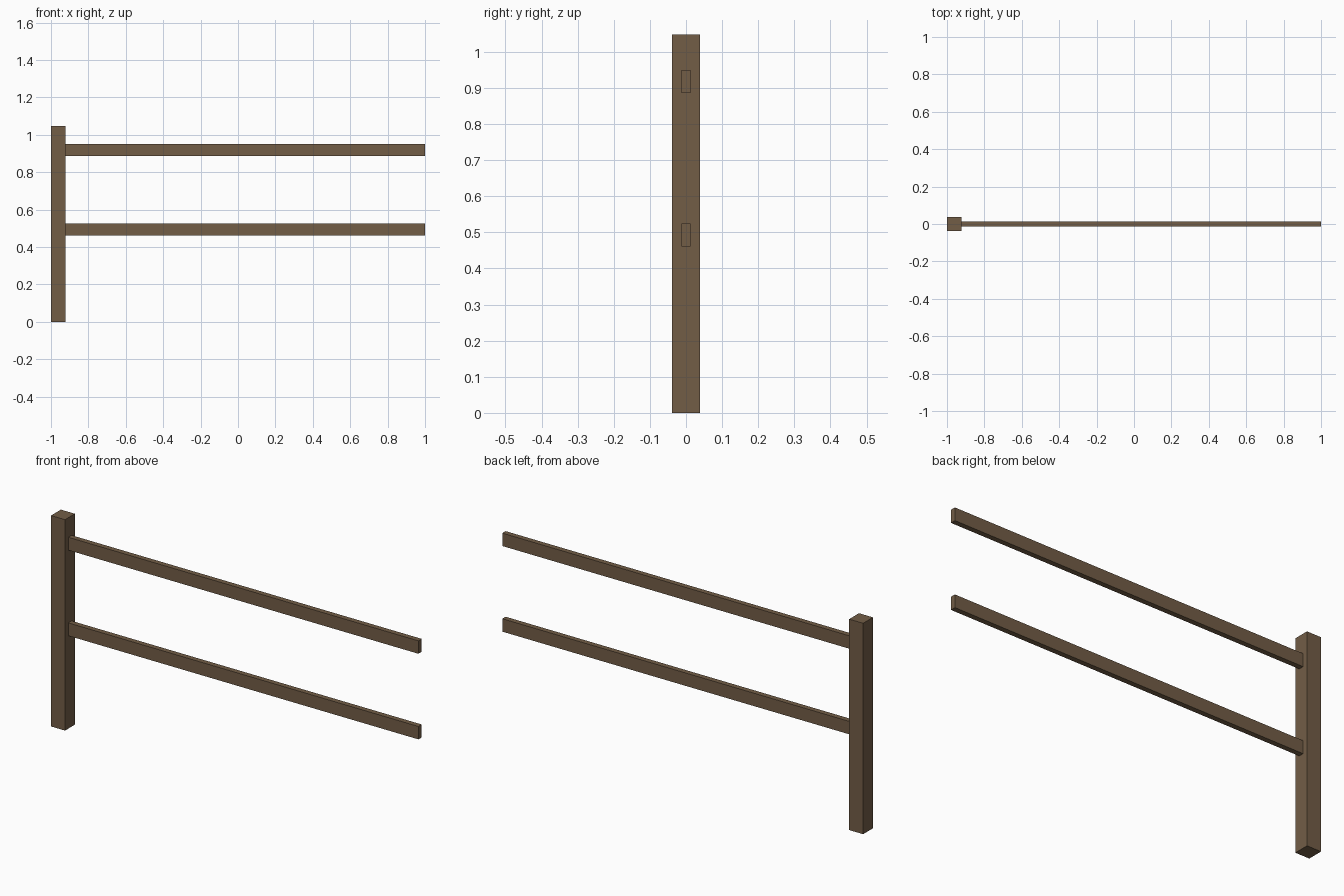
import bpy

if "Cube" in bpy.data.objects:
    bpy.data.objects.remove(bpy.data.objects["Cube"])

wood = bpy.data.materials.new("brown_wood")
wood.diffuse_color = (0.17, 0.11, 0.062, 1)
wood.use_nodes = True
wood.node_tree.nodes["Principled BSDF"].inputs["Base Color"].default_value = wood.diffuse_color


def box(name, x, y, z):
    """Box spanning the given (min, max) ranges."""
    spans = (x, y, z)
    bpy.ops.mesh.primitive_cube_add(size=1, location=[(a + b) / 2 for a, b in spans])
    ob = bpy.context.object
    ob.name = name
    ob.scale = [b - a for a, b in spans]
    bpy.ops.object.transform_apply(location=False, rotation=False, scale=True)
    ob.data.materials.append(wood)
    return ob


POST = 0.077        # square post width
RAIL_T = 0.026      # rail thickness
RAIL_H = 0.064      # rail height

# Upright post at the left end
box("fence_post", (-1, -1 + POST), (-POST / 2, POST / 2), (0, 1.047))

# Two horizontal rails butting against the post
for name, z in (("lower_rail", 0.461), ("upper_rail", 0.886)):
    box(name, (-1 + POST, 1), (-RAIL_T / 2, RAIL_T / 2), (z, z + RAIL_H))
